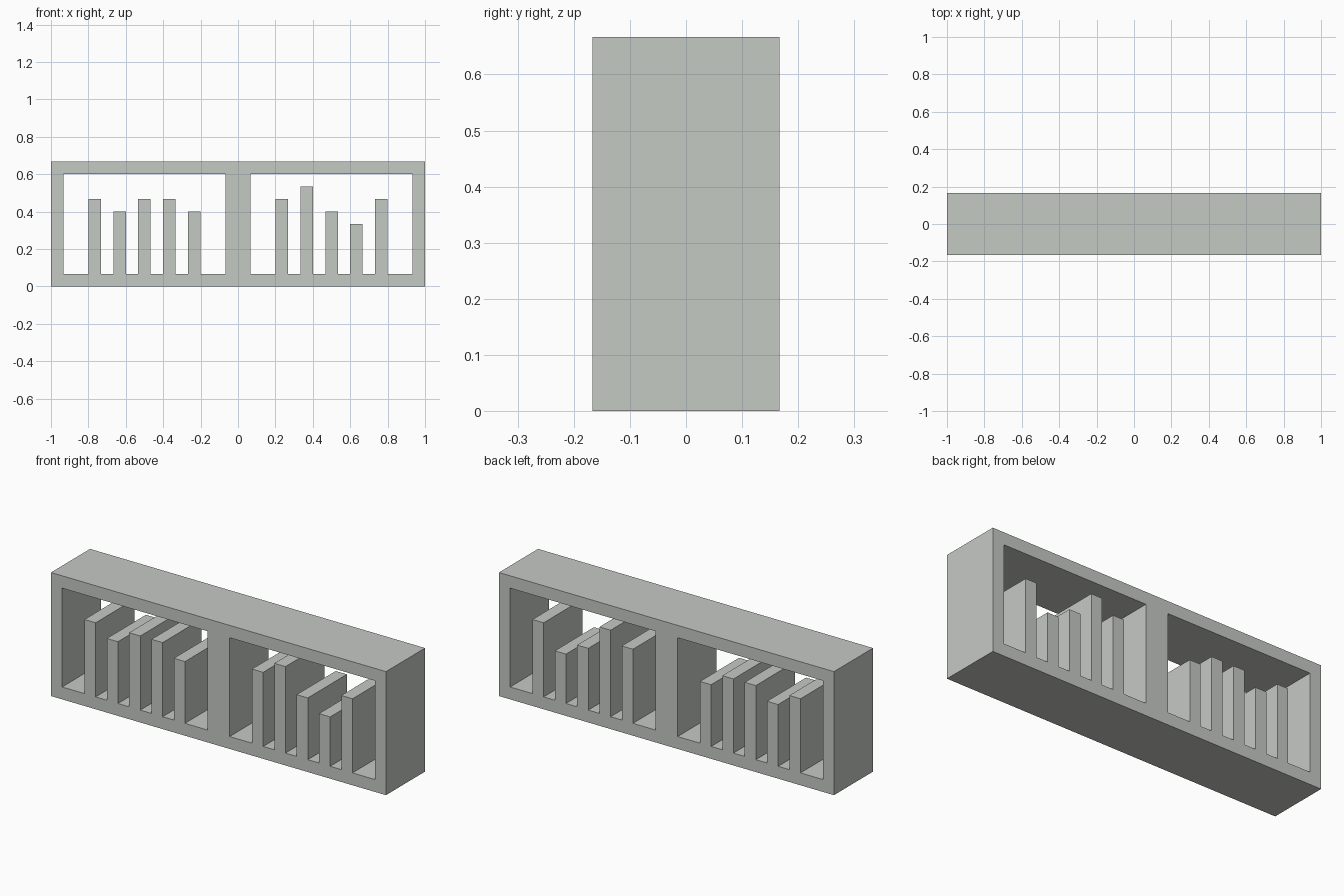
import bpy
import bmesh
import math

if "Cube" in bpy.data.objects:
    bpy.data.objects.remove(bpy.data.objects["Cube"])

U = 2 / 30               # module: panel and book thickness
W, D, H = 30, 5, 10      # overall size in modules

grey = bpy.data.materials.new("pale_grey")
grey.diffuse_color = (0.56, 0.585, 0.55, 1)
grey.use_nodes = True
grey.node_tree.nodes["Principled BSDF"].inputs["Base Color"].default_value = grey.diffuse_color


def finish(name, bm):
    mesh = bpy.data.meshes.new(name)
    bm.to_mesh(mesh)
    bm.free()
    mesh.materials.clear()
    mesh.materials.append(grey)
    mesh.shade_flat()
    obj = bpy.data.objects.new(name, mesh)
    bpy.context.collection.objects.link(obj)
    return obj


def book(name, x, top):
    """Upright slab one module wide, from the shelf floor to the given top."""
    bm = bmesh.new()
    bmesh.ops.create_cube(bm, size=1)
    height = top - 1
    for v in bm.verts:
        v.co.x = (v.co.x + x + 0.5) * U
        v.co.y *= D * U
        v.co.z = (v.co.z * height + 1 + height / 2) * U
    return finish(name, bm)


def add_rect(curve, x0, x1, z0, z1):
    spline = curve.splines.new('POLY')
    spline.points.add(3)
    for p, (x, z) in zip(spline.points, ((x0, z0), (x1, z0), (x1, z1), (x0, z1))):
        p.co = (x * U, z * U, 0, 1)
    spline.use_cyclic_u = True


# Shelf frame: front outline with two open bays, extruded through the depth
outline = bpy.data.curves.new("frame_outline", 'CURVE')
outline.dimensions = '2D'
outline.fill_mode = 'BOTH'
outline.extrude = D * U / 2
add_rect(outline, -W / 2, W / 2, 0, H)
add_rect(outline, -14, -1, 1, H - 1)
add_rect(outline, 1, 14, 1, H - 1)
helper = bpy.data.objects.new("frame_outline", outline)
bpy.context.collection.objects.link(helper)
bpy.context.view_layer.update()
source = helper.evaluated_get(bpy.context.evaluated_depsgraph_get()).to_mesh()
bm = bmesh.new()
bm.from_mesh(source)
bpy.data.objects.remove(helper)
for v in bm.verts:       # stand the outline upright
    v.co = (v.co.x, -v.co.z, v.co.y)
bmesh.ops.remove_doubles(bm, verts=bm.verts, dist=1e-4)
bmesh.ops.recalc_face_normals(bm, faces=bm.faces)
finish("shelf_frame", bm)

# Books: one module apart, with varied heights
for side, start, tops in (("left", -12, (7, 6, 7, 7, 6)),
                          ("right", 3, (7, 8, 6, 5, 7))):
    for i, top in enumerate(tops):
        book(f"book_{side}_{i + 1}", start + 2 * i, top)
